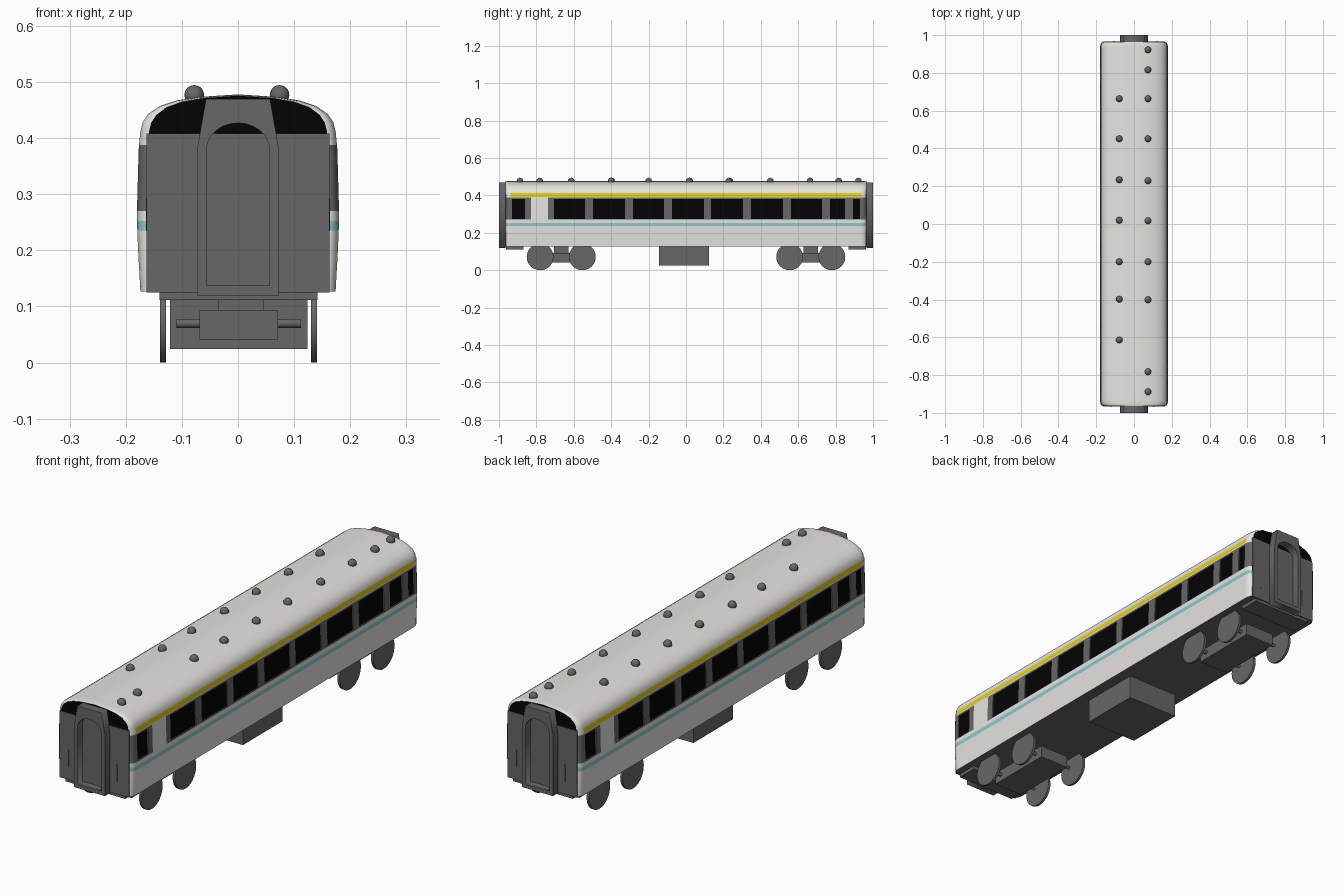
import bpy, bmesh, math
from mathutils import Matrix

if "Cube" in bpy.data.objects:
    bpy.data.objects.remove(bpy.data.objects["Cube"])


def material(name, rgb):
    m = bpy.data.materials.new(name)
    m.diffuse_color = (*rgb, 1)
    m.use_nodes = True
    m.node_tree.nodes["Principled BSDF"].inputs["Base Color"].default_value = m.diffuse_color
    return m


LIGHT = material("light_paint", (0.80, 0.775, 0.75))
GREY = material("dark_grey", (0.135, 0.135, 0.135))
BLACK = material("black_glass", (0.001, 0.001, 0.001))
YELLOW = material("yellow_stripe", (0.75, 0.62, 0.006))
BLUE = material("blue_stripe", (0.26, 0.58, 0.62))


def finish(name, bm, mats, smooth=None):
    me = bpy.data.meshes.new(name)
    bm.to_mesh(me)
    bm.free()
    ob = bpy.data.objects.new(name, me)
    bpy.context.collection.objects.link(ob)
    for m in mats:
        me.materials.append(m)
    if smooth:
        bpy.ops.object.select_all(action='DESELECT')
        ob.select_set(True)
        bpy.context.view_layer.objects.active = ob
        bpy.ops.object.shade_smooth_by_angle(angle=math.radians(smooth))
    return ob


def box(name, x0, x1, y0, y1, z0, z1, mat=GREY):
    bm = bmesh.new()
    c = ((x0 + x1) / 2, (y0 + y1) / 2, (z0 + z1) / 2)
    bmesh.ops.create_cube(bm, size=1, matrix=Matrix.Translation(c)
                          @ Matrix.Diagonal((x1 - x0, y1 - y0, z1 - z0, 1)))
    return finish(name, bm, [mat])


def cylinder_x(name, x0, x1, y, z, r, sides=32):
    bm = bmesh.new()
    m = Matrix.Translation(((x0 + x1) / 2, y, z)) @ Matrix.Rotation(math.pi / 2, 4, 'Y')
    bmesh.ops.create_cone(bm, cap_ends=True, segments=sides, radius1=r, radius2=r,
                          depth=abs(x1 - x0), matrix=m)
    return finish(name, bm, [GREY], 30)


# --- Body shell: cross-section lofted along y, colours chosen by height ---
half = [(0.174, 0.127), (0.178, 0.2), (0.1795, 0.235), (0.18, 0.252), (0.18, 0.27),
        (0.18, 0.274), (0.177, 0.38), (0.1765, 0.388), (0.176, 0.392), (0.174, 0.412),
        (0.17, 0.428), (0.16, 0.443), (0.14, 0.457), (0.11, 0.467), (0.07, 0.4735), (0, 0.478)]
profile = half + [(-x, z) for x, z in reversed(half[:-1])]
# window spans on the right side; the left side is the same turned by 180 degrees
windows = [(-0.93, -0.86), (-0.706, -0.54), (-0.497, -0.326), (-0.283, -0.118),
           (-0.075, 0.096), (0.134, 0.305), (0.348, 0.519), (0.561, 0.727),
           (0.77, 0.85), (0.893, 0.93)]
door = (-0.83, -0.738)
cuts = {s * v for w in windows + [door] for v in w for s in (1, -1)}
rings = [(y, 0) for y in cuts]
for s in (1, -1):
    rings += [(s * 0.964, 0.016), (s * 0.960, 0.008), (s * 0.952, 0.003), (s * 0.938, 0)]
rings.sort()

bm = bmesh.new()
loops = []
for y, ins in rings:
    loops.append([bm.verts.new((x * (0.18 - ins) / 0.18, y,
                                z - 0.15 * ins * max(0, min(1, (z - 0.41) / 0.05))))
                  for x, z in profile])
n = len(profile)
for a, b in zip(loops, loops[1:]):
    for i in range(n):
        j = (i + 1) % n
        bm.faces.new((a[i], a[j], b[j], b[i]))
caps = [bm.faces.new(loops[0]), bm.faces.new(loops[-1])]
bmesh.ops.recalc_face_normals(bm, faces=bm.faces)
glass = []
for f in bm.faces:
    c = f.calc_center_median()
    y = c.y if c.x > 0 else -c.y
    if f in caps:
        f.material_index = 2
    elif f.normal.z < -0.9:
        f.material_index = 1
    elif 0.235 < c.z < 0.252:
        f.material_index = 4
    elif 0.392 < c.z < 0.412 and abs(c.y) < 0.938 and abs(c.x) > 0.17:
        f.material_index = 3
    elif 0.27 < c.z < 0.388 and not door[0] < y < door[1]:
        f.material_index = 1
        if 0.274 < c.z < 0.38 and any(p < y < q for p, q in windows):
            f.material_index = 2
            glass.append(f)
# recess the windows slightly, leaving grey reveals
reveal = bmesh.ops.inset_region(bm, faces=glass, thickness=0.0005, depth=-0.004,
                                use_even_offset=True)
for f in reveal['faces']:
    f.material_index = 1
finish("body_shell", bm, [LIGHT, GREY, BLACK, YELLOW, BLUE], 35)

# --- Grey inner lining just behind the glass ---
for s in (-1, 1):
    bm = bmesh.new()
    bm.faces.new([bm.verts.new((s * x, y, z)) for x, y, z in
                  ((0.1755, -0.93, 0.274), (0.1755, 0.93, 0.274),
                   (0.1725, 0.93, 0.38), (0.1725, -0.93, 0.38))][::s])
    finish("window_lining", bm, [GREY])

# --- Equipment box ---
box("equipment_box", -0.121, 0.124, -0.144, 0.123, 0.024, 0.128)


# --- Gangway frame outline helper: 2D curve with an arched hole ---
def gangway(name, y):
    outer = [(-0.073, 0.12), (0.073, 0.12), (0.073, 0.38), (0.057, 0.47), (-0.057, 0.47),
             (-0.073, 0.38)]
    inner = [(-0.056, 0.137), (0.056, 0.137)]
    inner += [(0.056 * math.cos(t * math.pi / 12), 0.38 + 0.047 * math.sin(t * math.pi / 12))
              for t in range(13)]
    cu = bpy.data.curves.new(name, 'CURVE')
    cu.dimensions = '2D'
    cu.fill_mode = 'BOTH'
    cu.extrude = 0.018
    for pts in (outer, inner):
        sp = cu.splines.new('POLY')
        sp.points.add(len(pts) - 1)
        for p, (x, z) in zip(sp.points, pts):
            p.co = (x, z, 0, 1)
        sp.use_cyclic_u = True
    cu.materials.append(GREY)
    ob = bpy.data.objects.new(name, cu)
    bpy.context.collection.objects.link(ob)
    ob.rotation_euler.x = math.pi / 2
    ob.location.y = y
    bpy.ops.object.select_all(action='DESELECT')
    ob.select_set(True)
    bpy.context.view_layer.objects.active = ob
    bpy.ops.object.convert(target='MESH')


# --- Both ends: wall, gangway, handrails, end sill, bogie ---
for end, s in (("front", -1), ("back", 1)):
    box(end + "_end_wall", -0.163, 0.163, *sorted((s * 0.958, s * 0.967)), 0.125, 0.408)
    gangway(end + "_gangway", s * 0.982)
    for x in (-0.122 * -s, 0.106 * -s):
        box(end + "_handrail", x - 0.003, x + 0.003,
            *sorted((s * 0.965, s * 0.969)), 0.18, 0.25)
    box(end + "_end_sill", -0.14, 0.142, *sorted((s * 0.87, s * 0.962)), 0.112, 0.13)
    yc = s * 0.667
    box(end + "_bogie_frame", -0.069, 0.071, yc - 0.15, yc + 0.15, 0.041, 0.093)
    box(end + "_bogie_pivot", -0.035, 0.045, yc - 0.04, yc + 0.04, 0.09, 0.13)
    for dy in (-0.113, 0.113):
        cylinder_x(end + "_axle", -0.11, 0.112, yc + dy, 0.07, 0.008, 16)
        for x in (-0.1335, 0.1355):
            cylinder_x(end + "_wheel", x - 0.0055, x + 0.0055, yc + dy, 0.0715, 0.0715, 40)

# --- Roof vents ---
right_row = [0.926, 0.82, 0.667, 0.455, 0.233, 0.021, -0.196, -0.397, -0.778, -0.884]
left_row = [0.667, 0.455, 0.238, 0.024, -0.196, -0.394, -0.61]
for x, row in ((0.074, right_row), (-0.078, left_row)):
    for y in row:
        bm = bmesh.new()
        bmesh.ops.create_uvsphere(bm, u_segments=16, v_segments=10, radius=0.0175,
                                  matrix=Matrix.Translation((x, y - 0.004, 0.477)))
        finish("roof_vent", bm, [GREY], 40)
